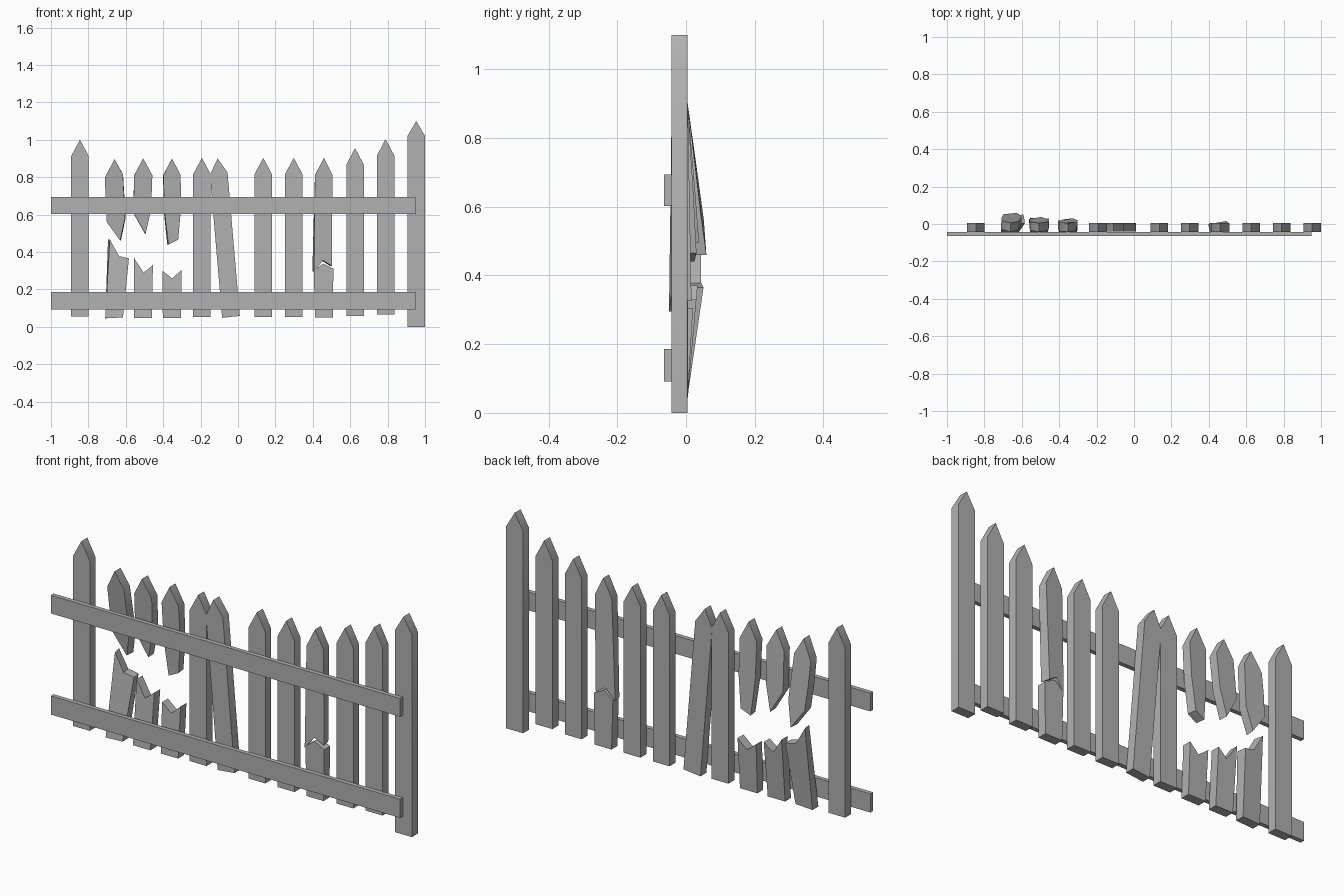
import bpy, bmesh, math

FRONT, BACK = -0.042, 0.005

# Weathered grey
grey = bpy.data.materials.new("weathered_grey")
grey.diffuse_color = (0.44, 0.44, 0.44, 1)


def board(name, outline, y0=FRONT, y1=BACK, pivot=0.0, tilt=0.0, twist=0.0):
    """Extrude an (x, z) outline along y; lean and twist it away from its pivot height."""
    bm = bmesh.new()
    front = bm.faces.new([bm.verts.new((x, y0, z)) for x, z in outline])
    ext = bmesh.ops.extrude_face_region(bm, geom=[front], use_keep_orig=True)
    for v in ext["geom"]:
        if isinstance(v, bmesh.types.BMVert):
            v.co.y = y1
    cx = sum(p[0] for p in outline) / len(outline)
    mid = (y0 + y1) / 2
    for v in bm.verts:
        d = abs(v.co.z - pivot)
        x, y = v.co.x, v.co.y
        v.co.y = y + d * (tilt + twist * (x - cx))
        v.co.x = x - d * twist * (y - mid)
    bmesh.ops.recalc_face_normals(bm, faces=bm.faces)
    me = bpy.data.meshes.new(name)
    bm.to_mesh(me)
    bm.free()
    me.materials.append(grey)
    ob = bpy.data.objects.new(name, me)
    bpy.context.collection.objects.link(ob)
    # Soft shading across the shallow shoulder bends only
    me.shade_smooth()
    me.set_sharp_from_angle(angle=math.radians(35))
    return ob


# Horizontal rails
for name, z0, z1 in (("upper_rail", 0.602, 0.694), ("lower_rail", 0.092, 0.186)):
    board(name, [(-1, z0), (0.95, z0), (0.95, z1), (-1, z1)], -0.064, FRONT)

# Straight pickets and the end post: centre x, bottom, shoulder, tip
pickets = [(-0.845, 0.055, 0.912, 1.0), (-0.193, 0.052, 0.815, 0.903),
           (0.135, 0.052, 0.815, 0.903), (0.298, 0.052, 0.815, 0.903),
           (0.626, 0.057, 0.867, 0.955), (0.789, 0.065, 0.914, 1.003),
           (0.953, 0.0, 1.02, 1.1)]
for i, (x, b, s, t) in enumerate(pickets):
    w = 0.047
    board("end_post" if b == 0 else f"picket_{i}",
          [(x - w, b), (x + w, b), (x + w, s), (x, t), (x - w, s)])

# Leaning picket
board("leaning_picket", [(-0.085, 0.048), (0.01, 0.058), (-0.056, 0.825),
                         (-0.109, 0.9), (-0.15, 0.813)], FRONT + 0.001, BACK + 0.001)

# Broken pickets, upper pieces hanging from the top
board("broken_top_a", [(-0.66, 0.897), (-0.71, 0.80), (-0.708, 0.68), (-0.70, 0.56),
                       (-0.628, 0.46), (-0.602, 0.585), (-0.615, 0.815)],
      pivot=0.9, tilt=0.13, twist=-0.2)
board("broken_top_b", [(-0.507, 0.9), (-0.555, 0.81), (-0.56, 0.61), (-0.495, 0.495),
                       (-0.465, 0.63), (-0.458, 0.81)],
      pivot=0.9, tilt=0.08, twist=0.1)
board("broken_top_c", [(-0.353, 0.9), (-0.40, 0.81), (-0.395, 0.62), (-0.375, 0.44),
                       (-0.323, 0.465), (-0.307, 0.63), (-0.307, 0.81)],
      pivot=0.9, tilt=0.05, twist=0.3)
board("broken_top_d", [(0.459, 0.903), (0.412, 0.81), (0.402, 0.295), (0.45, 0.355),
                       (0.497, 0.325), (0.505, 0.81)],
      pivot=0.9, tilt=0.005, twist=0.33)

# Broken pickets, lower stumps
board("stump_a", [(-0.71, 0.045), (-0.615, 0.05), (-0.587, 0.365), (-0.64, 0.378),
                  (-0.69, 0.467)], pivot=0.05, tilt=0.115, twist=0.5)
board("stump_b", [(-0.557, 0.047), (-0.46, 0.047), (-0.455, 0.33), (-0.505, 0.29),
                  (-0.557, 0.37)], pivot=0.05, tilt=0.09)
board("stump_c", [(-0.402, 0.047), (-0.305, 0.047), (-0.302, 0.305), (-0.352, 0.258),
                  (-0.405, 0.30)], pivot=0.05, tilt=0.06)
board("stump_d", [(0.412, 0.05), (0.507, 0.05), (0.51, 0.31), (0.455, 0.338),
                  (0.405, 0.30)])
